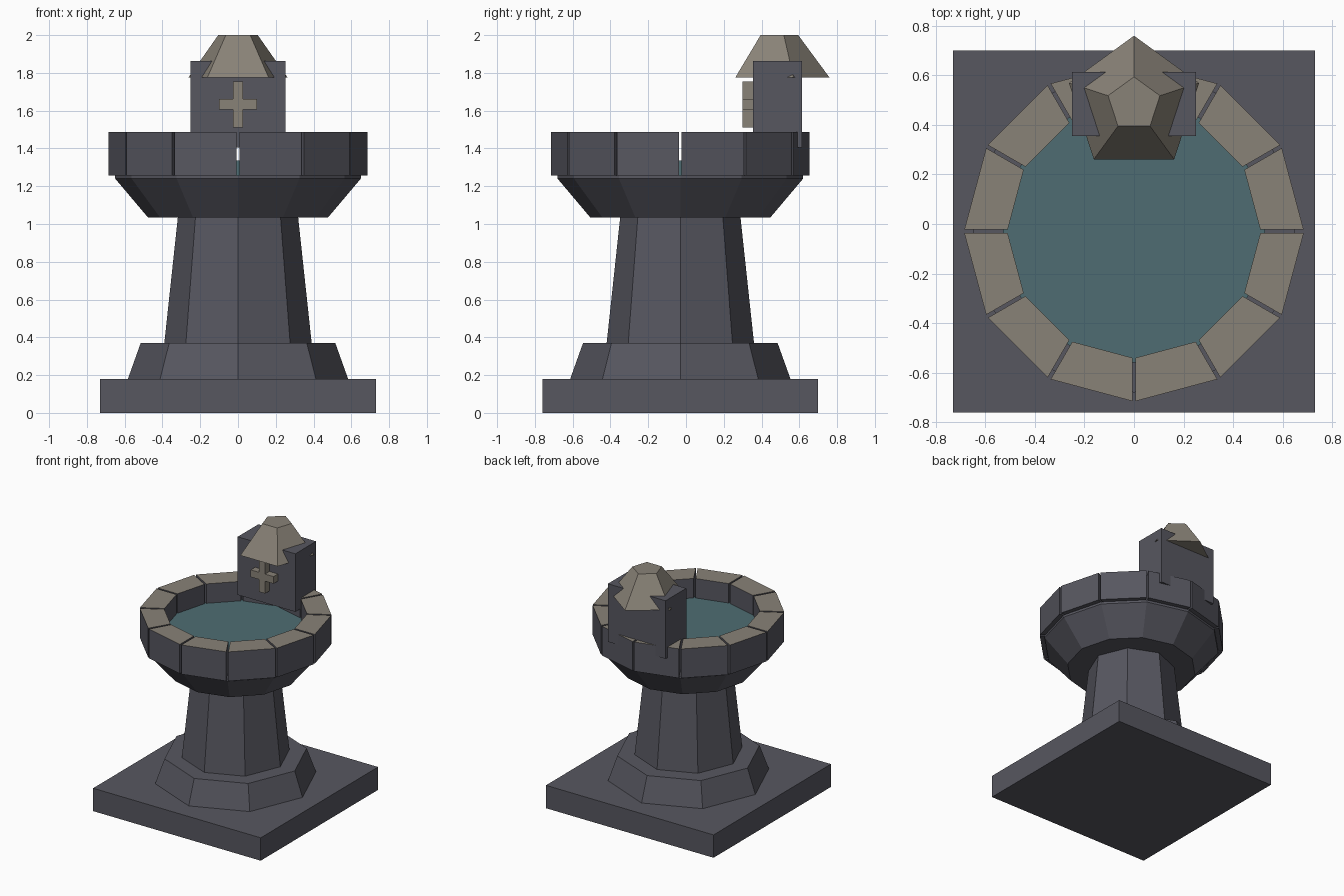
import bpy, bmesh
from math import sin, cos, pi, radians
from mathutils import Vector

if "Cube" in bpy.data.objects:
    bpy.data.objects.remove(bpy.data.objects["Cube"])

CY = -0.03  # centre line of the basin in y


def material(name, rgb):
    m = bpy.data.materials.new(name)
    m.diffuse_color = (*rgb, 1)
    m.use_nodes = True
    m.node_tree.nodes["Principled BSDF"].inputs["Base Color"].default_value = m.diffuse_color
    return m


STONE = material("dark stone", (0.095, 0.095, 0.117))
TAN = material("tan stone", (0.25, 0.224, 0.185))
WATER = material("teal water", (0.077, 0.152, 0.17))


def finish(name, bm, *mats):
    bmesh.ops.recalc_face_normals(bm, faces=bm.faces)
    mesh = bpy.data.meshes.new(name)
    bm.to_mesh(mesh)
    bm.free()
    for m in mats:
        mesh.materials.append(m)
    obj = bpy.data.objects.new(name, mesh)
    bpy.context.collection.objects.link(obj)
    return obj


def loft(name, sides, profile, cy, mat):
    """Stack of regular polygons with a vertex facing +y; profile = (radius, z)."""
    bm = bmesh.new()
    rings = []
    for r, z in profile:
        angles = [pi / 2 + 2 * pi * i / sides for i in range(sides)]
        rings.append([bm.verts.new((r * cos(a), cy + r * sin(a), z)) for a in angles])
    for lo, hi in zip(rings, rings[1:]):
        for i in range(sides):
            j = (i + 1) % sides
            bm.faces.new((lo[i], lo[j], hi[j], hi[i]))
    bm.faces.new(rings[0][::-1])
    bm.faces.new(rings[-1])
    return finish(name, bm, mat)


def prism(name, outline, offset, *mats):
    """Extrude a closed outline of 3D points by an offset vector."""
    bm = bmesh.new()
    face = bm.faces.new([bm.verts.new(p) for p in outline])
    new = bmesh.ops.extrude_face_region(bm, geom=[face])["geom"]
    verts = [g for g in new if isinstance(g, bmesh.types.BMVert)]
    bmesh.ops.translate(bm, vec=offset, verts=verts)
    return finish(name, bm, *mats)


def box(name, x, y0, y1, z0, z1, mat):
    pts = [(-x, y0, z0), (x, y0, z0), (x, y1, z0), (-x, y1, z0)]
    return prism(name, pts, (0, 0, z1 - z0), mat)


# Pedestal: square plinth, octagonal step and tapered column
box("plinth", 0.73, -0.76, 0.70, 0, 0.18, STONE)
loft("pedestal_step", 8, [(0.583, 0.18), (0.515, 0.37)], CY, STONE)
loft("column", 8, [(0.39, 0.37), (0.318, 1.04)], CY, STONE)

# Twelve-sided bowl with a thin lip, and the water inside
loft("bowl", 12, [(0.477, 1.035), (0.65, 1.24), (0.65, 1.258)], CY, STONE)
loft("water", 12, [(0.53, 1.258), (0.53, 1.335)], CY, WATER)

# Rim of twelve separate stones with tan tops
GAP = 0.007
for k in range(12):
    a, b = radians(30 * k), radians(30 * (k + 1))
    outline = []
    for r, ang, side in ((0.51, a, 1), (0.685, a, 1), (0.685, b, -1), (0.51, b, -1)):
        p = Vector((cos(ang), sin(ang), 0)) * r
        p += Vector((-sin(ang), cos(ang), 0)) * GAP * side
        outline.append(p + Vector((0, CY, 1.258)))
    stone = prism(f"rim_stone_{k + 1}", outline, (0, 0, 0.23), STONE, TAN)
    for poly in stone.data.polygons:
        poly.material_index = 1 if poly.normal.z > 0.5 else 0

# Shrine block with a five-sided roof
box("shrine_block", 0.251, 0.355, 0.613, 1.405, 1.862, STONE)
loft("shrine_roof", 5, [(0.276, 1.775), (0.11, 2.0)], 0.484, TAN)

# Cross on the front of the shrine
w, arm, bottom, top, a0, a1 = 0.026, 0.1, 1.51, 1.755, 1.607, 1.663
half = [(w, bottom), (w, a0), (arm, a0), (arm, a1), (w, a1), (w, top)]
shape = half + [(-x, z) for x, z in reversed(half)]
prism("cross", [(x, 0.30, z) for x, z in shape], (0, 0.06, 0), TAN)
